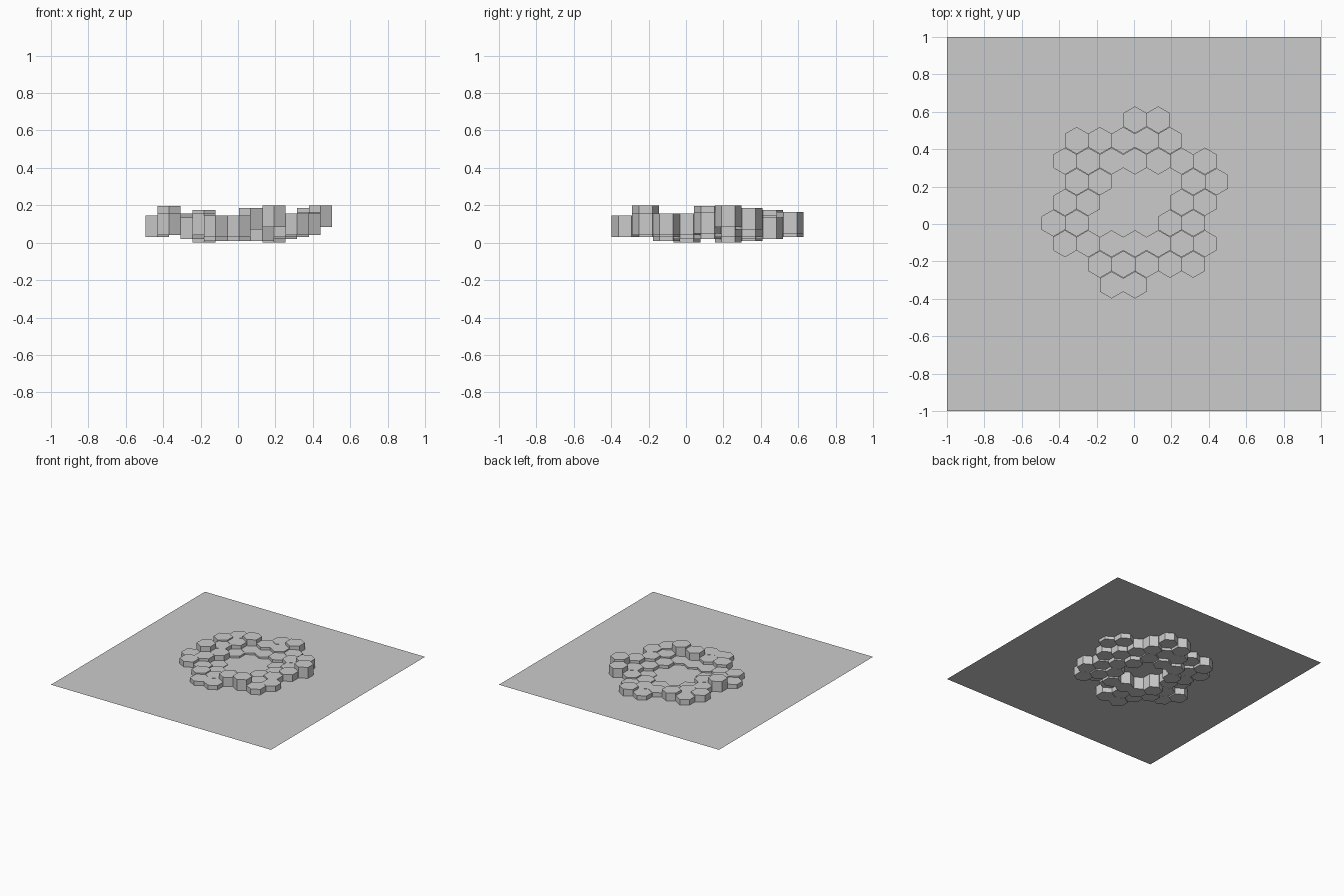
import bpy, math

if "Cube" in bpy.data.objects:
    bpy.data.objects.remove(bpy.data.objects["Cube"])

PITCH, ROW, RAD, HEIGHT = 0.1247, 0.1104, 0.072, 0.115


def hex_tile(name, x, y, base):
    # Pointy-top six sided prism
    ring = [(x + RAD * math.sin(i * math.pi / 3), y + RAD * math.cos(i * math.pi / 3)) for i in range(6)]
    verts = [(a, b, base) for a, b in ring] + [(a, b, base + HEIGHT) for a, b in ring]
    faces = [tuple(range(6)), tuple(range(11, 5, -1))]
    faces += [(i, i + 6, (i + 1) % 6 + 6, (i + 1) % 6) for i in range(6)]
    mesh = bpy.data.meshes.new(name)
    mesh.from_pydata(verts, [], faces)
    bpy.context.collection.objects.link(bpy.data.objects.new(name, mesh))


# Flat water-level sheet through the tiles
bpy.ops.mesh.primitive_plane_add(size=2, location=(0, 0, 0.11))
bpy.context.object.name = "flat_sheet"

# Tile rows from back to front: runs of (first column, base heights in hundredths)
rows = [
    [(0, (3, 5))],
    [(-3, (4, 6, 3, 3, 2))],
    [(-3, (5, 4, 1, 1, 2, 3, 7))],
    [(-3, (4, 1)), (1, (0, 3, 8.5))],
    [(-3, (8, 4)), (2, (2, 5))],
    [(-4, (3, 4, 0)), (1, (2, 4))],
    [(-3, (4, 2, 1, 1, 1, 3, 4))],
    [(-2, (4, 3, 7, 8.5, 4))],
    [(-1, (3, 3))],
]
for r, runs in enumerate(rows):
    for first, bases in runs:
        for c, base in enumerate(bases):
            x = 0.005 + (first + c + 0.5 * (r % 2)) * PITCH
            hex_tile(f"hex_tile_{r}_{first + c}", x, 0.557 - r * ROW, base / 100)

# Face normals outward
import bmesh
for ob in bpy.data.objects:
    if ob.name.startswith("hex_tile"):
        bm = bmesh.new()
        bm.from_mesh(ob.data)
        bmesh.ops.recalc_face_normals(bm, faces=bm.faces)
        bm.to_mesh(ob.data)
        bm.free()
